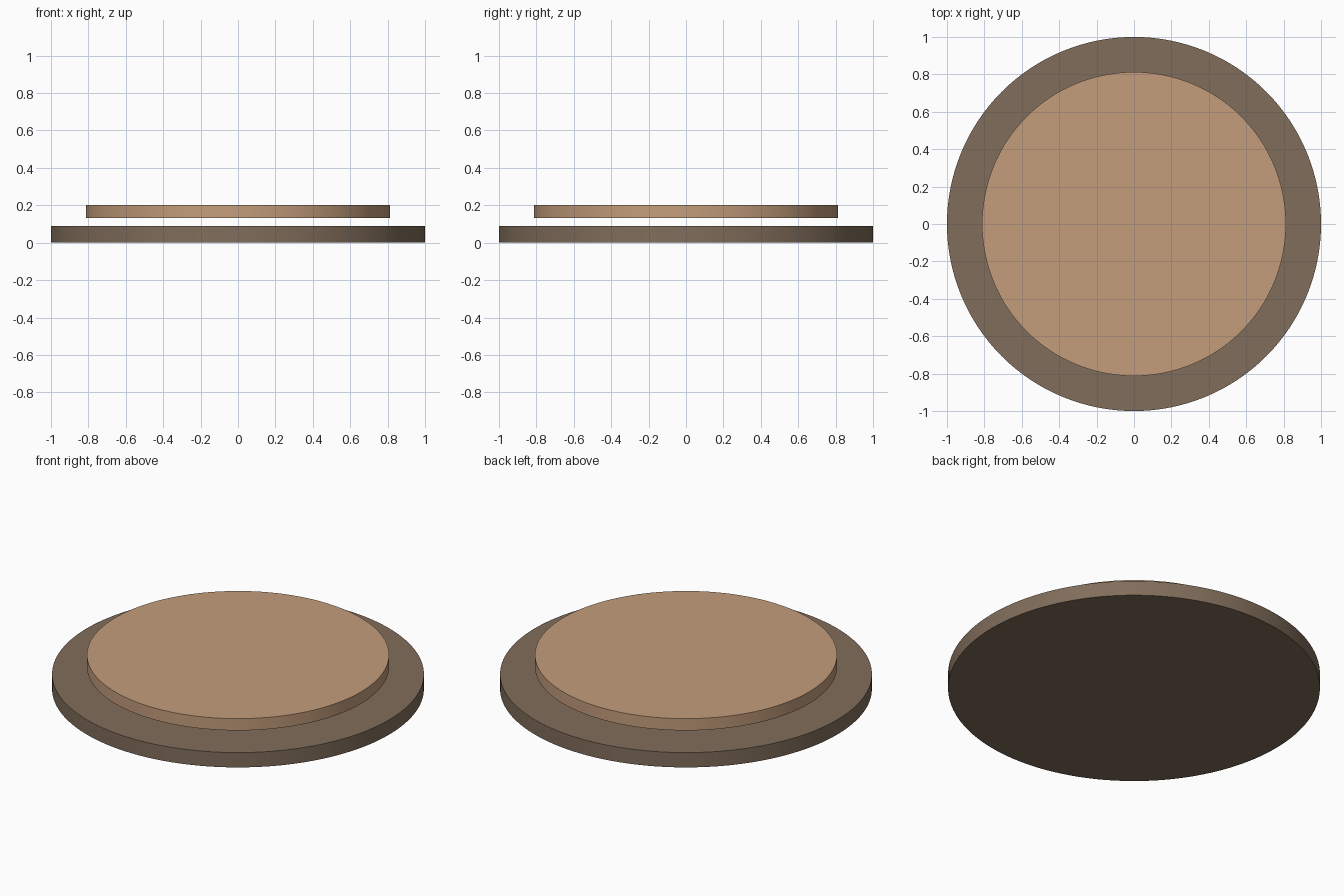
import bpy, math

if "Cube" in bpy.data.objects:
    bpy.data.objects.remove(bpy.data.objects["Cube"])


def disc(name, radius, z0, z1, color):
    bpy.ops.mesh.primitive_cylinder_add(vertices=128, radius=radius, depth=z1 - z0,
                                        location=(0, 0, (z0 + z1) / 2))
    ob = bpy.context.object
    ob.name = name
    mat = bpy.data.materials.new(name + "_color")
    mat.diffuse_color = (*color, 1)
    mat.use_nodes = True
    mat.node_tree.nodes["Principled BSDF"].inputs["Base Color"].default_value = mat.diffuse_color
    ob.data.materials.append(mat)
    bpy.ops.object.shade_smooth_by_angle(angle=math.radians(30))
    return ob


# wide dark base plate
disc("base_plate", 1.0, 0.0, 0.088, (0.22, 0.155, 0.105))
# smaller light plate hovering above it
disc("top_plate", 0.8125, 0.132, 0.202, (0.55, 0.34, 0.20))
